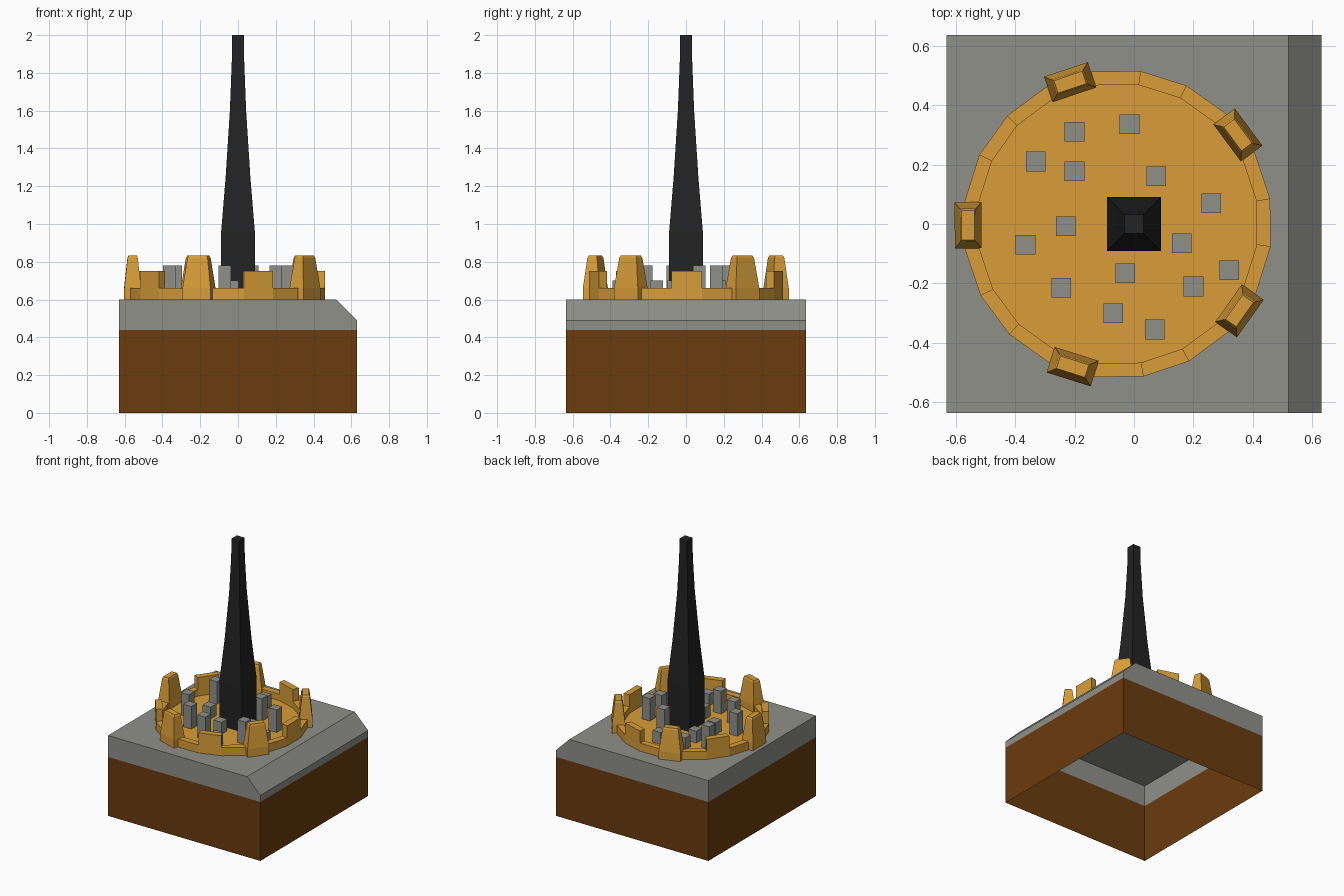
import bpy, math
from math import cos, sin, radians

if "Cube" in bpy.data.objects:
    bpy.data.objects.remove(bpy.data.objects["Cube"])


def srgb(*rgb):
    return [((c / 255 + 0.055) / 1.055) ** 2.4 for c in rgb] + [1]


def material(name, *rgb):
    m = bpy.data.materials.new(name)
    m.diffuse_color = srgb(*rgb)
    m.use_nodes = True
    m.node_tree.nodes["Principled BSDF"].inputs["Base Color"].default_value = m.diffuse_color
    return m


BROWN = material("brown_earth", 106, 60, 14)
GREY = material("stone_grey", 144, 144, 138)
GOLD = material("ochre", 216, 158, 56)
BLACK = material("black", 35, 35, 36)


def make(name, verts, faces, mat):
    me = bpy.data.meshes.new(name)
    me.from_pydata(verts, [], faces)
    me.materials.append(mat)
    ob = bpy.data.objects.new(name, me)
    bpy.context.collection.objects.link(ob)
    return ob


def loft(name, loops, mat, top=True, bottom=False):
    """Skin a stack of counter-clockwise loops, with optional end caps."""
    n = len(loops[0])
    verts = [v for loop in loops for v in loop]
    faces = [(k * n + i, k * n + (i + 1) % n, (k + 1) * n + (i + 1) % n, (k + 1) * n + i)
             for k in range(len(loops) - 1) for i in range(n)]
    if top:
        faces.append(tuple(range(len(verts) - n, len(verts))))
    if bottom:
        faces.append(tuple(reversed(range(n))))
    return make(name, verts, faces, mat)


def rect(x0, x1, y0, y1, z):
    return [(x0, y0, z), (x1, y0, z), (x1, y1, z), (x0, y1, z)]


# Hollow base: open-bottomed walls, then slab with one chamfered side
W, D = 0.63, 0.635
loft("base_walls", [rect(-W, W, -D, D, z) for z in (0, 0.44)], BROWN, top=False)
profile = [(-W, 0.44), (W, 0.44), (W, 0.49), (0.52, 0.6), (-W, 0.6)]
n = len(profile)
verts = [(x, y, z) for y in (-D, D) for x, z in profile]
faces = [(i, i + n, (i + 1) % n + n, (i + 1) % n)[::-1] for i in range(1, n)]
faces += [tuple(range(n)), tuple(range(2 * n - 1, n - 1, -1))]
make("base_slab", verts, faces, GREY)

# Round city: floor and 20-sided rim wall with raised segments
CX, SIDES, R_OUT, R_IN = -0.055, 20, 0.52, 0.473
START = -8.5


def polar(r, deg, z):
    return (CX + r * cos(radians(deg)), r * sin(radians(deg)), z)


def ring(r, z):
    return [polar(r, START + 18 * i, z) for i in range(SIDES)]


loft("city_wall", [ring(R_OUT, 0.6), ring(R_OUT, 0.66), ring(R_IN, 0.66), ring(R_IN, 0.612)], GOLD)


def wall_block(a0, a1, z):
    return [polar(R_IN, a0, z), polar(R_OUT, a0, z), polar(R_OUT, a1, z), polar(R_IN, a1, z)]


def tower_loop(deg, r, depth, width, z):
    c, s = cos(radians(deg)), sin(radians(deg))
    return [(CX + (r + u * depth / 2) * c - v * width / 2 * s,
             (r + u * depth / 2) * s + v * width / 2 * c, z)
            for u, v in ((-1, -1), (1, -1), (1, 1), (-1, 1))]


for k in range(5):
    a = START + 72 * k
    loft(f"raised_wall_{k + 1}", [wall_block(a, a + 18, z) for z in (0.66, 0.75)], GOLD)
    t = a + 45
    # Tapered wall towers
    loft(f"wall_tower_{k + 1}",
         [tower_loop(t, 0.503, d, w, z) for d, w, z in
          ((0.09, 0.155, 0.6), (0.09, 0.155, 0.66), (0.054, 0.112, 0.82), (0.044, 0.1, 0.832))],
         GOLD)

# Central spire
loft("spire", [rect(-h, h, -h, h, z) for h, z in
               ((0.09, 0.612), (0.09, 0.95), (0.066, 1.24), (0.043, 1.6), (0.033, 1.86), (0.032, 2.0))],
     BLACK)

# Small buildings: tall and short
tall = [(-0.33, 0.21), (0.075, 0.16), (0.26, 0.07), (-0.365, -0.07), (-0.245, -0.215),
        (0.2, -0.21), (-0.07, -0.3)]
short = [(-0.2, 0.31), (-0.015, 0.335), (-0.2, 0.178), (-0.23, -0.008), (0.16, -0.065),
         (-0.03, -0.165), (0.32, -0.155), (0.07, -0.355)]
for label, spots, height in (("tall", tall, 0.78), ("short", short, 0.7)):
    for i, (x, y) in enumerate(spots):
        h = 0.033
        loft(f"{label}_building_{i + 1}",
             [rect(x - h, x + h, y - h, y + h, z) for z in (0.612, height)], GREY)
